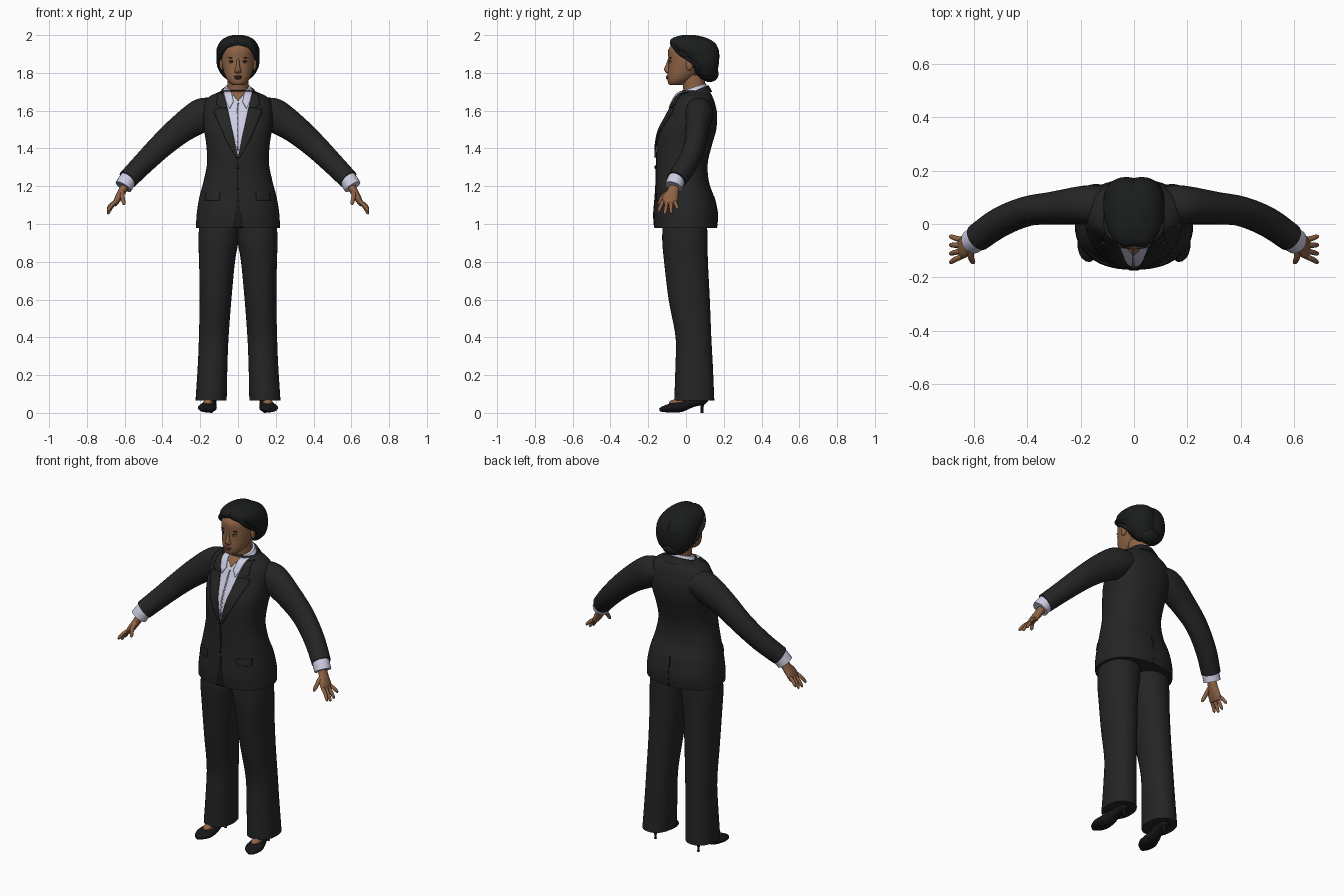
import bpy, bmesh, math
from mathutils import Vector, Matrix

cube = bpy.data.objects.get("Cube")
if cube:
    bpy.data.objects.remove(cube)


def material(name, r, g, b):
    m = bpy.data.materials.new(name)
    m.use_nodes = True
    m.diffuse_color = (r, g, b, 1)
    m.node_tree.nodes["Principled BSDF"].inputs["Base Color"].default_value = (r, g, b, 1)
    return m


suit = material("suit black", .018, .018, .018)
dark = material("seam black", .010, .010, .011)
hair = material("hair black", .011, .012, .012)
leather = material("shoe black", .008, .008, .009)
white = material("shirt white", .60, .61, .76)
grey = material("shirt seam grey", .30, .31, .40)
skin = material("skin brown", .27, .125, .06)
lip = material("lip brown", .15, .055, .04)
eye_white = material("eye white", .5, .47, .43)


# ---- helpers ----
def finish(bm, name, mat, mirror, closed=True):
    if closed:
        bmesh.ops.recalc_face_normals(bm, faces=bm.faces)
    mesh = bpy.data.meshes.new(name)
    bm.to_mesh(mesh)
    bm.free()
    mesh.materials.append(mat)
    for p in mesh.polygons:
        p.use_smooth = True
    mesh.set_sharp_from_angle(angle=math.radians(45))
    obj = bpy.data.objects.new(name, mesh)
    bpy.context.collection.objects.link(obj)
    if mirror:
        mod = obj.modifiers.new("Mirror", 'MIRROR')
        mod.use_mirror_merge = not closed
    return obj


def spline(keys, i, t):
    """Smooth blend of key rows i and i + 1."""
    last = len(keys) - 1
    rows = [keys[max(0, min(last, i + k))] for k in (-1, 0, 1, 2)]
    return [b + t * ((c - a) / 2 + t * (a - 2.5 * b + 2 * c - d / 2 + t * (1.5 * (b - c) + (d - a) / 2)))
            for a, b, c, d in zip(*rows)]


def resample(keys, steps):
    out = [spline(keys, i, k / steps) for i in range(len(keys) - 1) for k in range(steps)]
    return out + [list(keys[-1])]


def loft(name, rings, mat, mirror=False, power=2, n=32):
    """Skin over rings of (centre, half axis, half axis)."""
    bm = bmesh.new()
    loops = []
    for c, u, v in rings:
        loop = []
        for k in range(n):
            a = math.tau * k / n
            s, q = math.sin(a), math.cos(a)
            e = 2 / power
            loop.append(bm.verts.new(Vector(c) + Vector(u) * math.copysign(abs(q) ** e, q)
                                     + Vector(v) * math.copysign(abs(s) ** e, s)))
        loops.append(loop)
    for a, b in zip(loops, loops[1:]):
        for k in range(n):
            bm.faces.new((a[k], a[k - 1], b[k - 1], b[k]))
    bm.faces.new(loops[0])
    bm.faces.new(loops[-1])
    return finish(bm, name, mat, mirror)


def stack(name, keys, mat, mirror=False, power=2, n=32, steps=5):
    """Upright form from rows of z, x range, y range."""
    rings = []
    for a, z in [(r, r[0]) for r in resample(keys, steps)]:
        _, x0, x1, y0, y1 = a
        rings.append((((x0 + x1) / 2, (y0 + y1) / 2, z), ((x1 - x0) / 2, 0, 0), (0, (y1 - y0) / 2, 0)))
    return loft(name, rings, mat, mirror, power, n)


def tube(name, keys, mat, ref=(0, 1, 0), n=20, steps=4):
    """Mirrored limb along a path of x, y, z, radius along ref, other radius."""
    rows = resample(keys, steps)
    pts = [Vector(r[:3]) for r in rows]
    rings = []
    for i, r in enumerate(rows):
        t = (pts[min(i + 1, len(pts) - 1)] - pts[max(i - 1, 0)]).normalized()
        side = Vector(ref)
        side = (side - t * side.dot(t)).normalized()
        rings.append((pts[i], side * r[3], t.cross(side) * r[4]))
    return loft(name, rings, mat, True, 2, n)


def ball(name, c, r, mat, mirror=False):
    bm = bmesh.new()
    m = Matrix.Translation(c) @ Matrix.Diagonal((*r, 1))
    bmesh.ops.create_uvsphere(bm, u_segments=24, v_segments=14, radius=1, matrix=m)
    return finish(bm, name, mat, mirror)


# ---- jacket body: z, half width, front y, back y ----
torso = [(.98, .222, -.168, .163), (1.05, .219, -.172, .168), (1.14, .205, -.165, .15),
         (1.22, .184, -.16, .122), (1.32, .164, -.158, .115), (1.42, .168, -.156, .138),
         (1.5, .18, -.14, .16), (1.58, .186, -.1, .165), (1.64, .178, -.072, .153),
         (1.67, .158, -.056, .142), (1.69, .122, -.042, .132), (1.71, .07, -.015, .118)]
POWER = 2.3
stack("jacket_body", [(z, -w, w, f, b) for z, w, f, b in torso], suit, power=POWER, n=56)


def torso_y(x, z, side):
    i = 0
    while i < len(torso) - 2 and torso[i + 1][0] < z:
        i += 1
    _, w, f, b = spline(torso, i, (z - torso[i][0]) / (torso[i + 1][0] - torso[i][0]))
    reach = max(0, 1 - min(1, abs(x) / w) ** POWER) ** (1 / POWER)
    return (f + b) / 2 + side * (b - f) / 2 * reach


def plate(name, rows, mat, lift, side=-1):
    """Mirrored thin panel following the jacket, from rows of z, inner x, outer x."""
    bm = bmesh.new()
    cols, grid = 6, []
    fine = []
    for a, b in zip(rows, rows[1:]):
        fine += [[p + (q - p) * k / 8 for p, q in zip(a, b)] for k in range(8)]
    for z, x0, x1 in fine + [rows[-1]]:
        xs = [x0 + (x1 - x0) * k / cols for k in range(cols + 1)]
        grid.append([bm.verts.new((x, torso_y(x, z, side) + side * lift, z)) for x in xs])
    for a, b in zip(grid, grid[1:]):
        for k in range(cols):
            quad = (a[k], a[k + 1], b[k + 1], b[k])
            bm.faces.new(quad if side < 0 else quad[::-1])
    obj = finish(bm, name, mat, True, closed=False)
    obj.modifiers.new("Thickness", 'SOLIDIFY').thickness = .006


# ---- shirt front, lapels and jacket details ----
plate("shirt_front", [(1.355, 0, .003), (1.6, 0, .057), (1.7, 0, .08)], white, .003)
plate("shirt_placket_seam", [(1.39, 0, .002), (1.64, 0, .002)], grey, .005)
plate("open_neck", [(1.655, 0, .003), (1.704, 0, .042)], skin, .006)
plate("shirt_collar_points", [(1.615, .043, .047), (1.65, .024, .064), (1.704, .036, .078)], white, .012)
plate("lapels", [(1.35, 0, .01), (1.45, .02, .066), (1.59, .051, .128), (1.615, .056, .122)], suit, .010)
plate("jacket_collar_fronts", [(1.615, .057, .092), (1.635, .062, .118), (1.695, .078, .106)], suit, .010)
plate("front_opening", [(.982, 0, .026), (1.06, 0, .012), (1.18, 0, .002)], dark, .002)
plate("front_seam", [(1.18, 0, .002), (1.35, 0, .002)], dark, .002)
plate("pocket_flaps", [(1.125, .1, .175), (1.165, .095, .17)], suit, .006)
plate("back_vent", [(.982, 0, .005), (1.15, 0, .001)], dark, .002, side=1)
ball("jacket_button", (0, -.163, 1.3), (.009, .004, .009), dark)

# ---- tilted collars around the neck ----
loft("jacket_collar", [((0, .05, 1.67), (.115, 0, 0), (0, .088, .03)),
                       ((0, .05, 1.708), (.086, 0, 0), (0, .07, .027))], suit)
loft("shirt_collar", [((0, .035, 1.675), (.1, 0, 0), (0, .08, .03)),
                      ((0, .04, 1.724), (.069, 0, 0), (0, .066, .022))], white)

# ---- sleeves, cuffs and hands ----
tube("sleeves", [(.1, .07, 1.6, .07, .06), (.15, .07, 1.593, .075, .078), (.2, .07, 1.572, .072, .088),
                 (.3, .06, 1.505, .062, .076), (.4, .048, 1.42, .056, .066), (.5, .008, 1.322, .056, .058),
                 (.585, -.05, 1.235, .053, .053)], suit, n=28)
tube("cuffs", [(.57, -.04, 1.25, .045, .045), (.585, -.052, 1.232, .047, .047),
               (.607, -.066, 1.197, .047, .047)], white)
tube("palms", [(.595, -.06, 1.21, .026, .023), (.615, -.07, 1.17, .031, .021),
               (.638, -.085, 1.13, .043, .018), (.653, -.09, 1.1, .037, .011)], skin)
for i, label in enumerate(("index", "middle", "ring", "little")):
    base, tip = -.122 + .021 * i, -.143 + .032 * i
    drop = (.014, 0, .004, .026)[i]
    tube(label + "_fingers", [(.645, base, 1.12, .010, .010), (.67, (base + tip) / 2, 1.09 + drop / 2, .010, .010),
                              (.686, tip, 1.06 + drop, .008, .008), (.689, tip, 1.05 + drop, .002, .002)],
         skin, n=12)
tube("thumbs", [(.612, -.085, 1.17, .014, .014), (.612, -.122, 1.143, .012, .012),
                (.604, -.142, 1.11, .009, .009), (.602, -.145, 1.1, .002, .002)], skin, ref=(1, 0, 0), n=12)

# ---- trousers ----
stack("trouser_legs", [(.065, .06, .225, -.062, .15), (.25, .056, .213, -.056, .142), (.4, .05, .207, -.055, .134),
                       (.6, .035, .203, -.092, .126), (.8, .016, .206, -.116, .116),
                       (.92, -.004, .21, -.126, .114), (1.04, -.01, .2, -.12, .11)],
      suit, mirror=True, power=2.2, n=36)

# ---- shoes ----
tube("shoes", [(.14, .113, .075, .014, .014), (.142, .09, .07, .028, .026), (.147, .03, .055, .032, .026),
               (.155, -.03, .034, .042, .03), (.163, -.08, .026, .05, .024), (.17, -.12, .02, .034, .016),
               (.172, -.14, .016, .010, .008)], leather, ref=(1, 0, 0))
ball("insteps", (.158, -.045, .053), (.027, .045, .02), skin, mirror=True)
stack("shoe_heels", [(0, .135, .149, .078, .092), (.03, .135, .149, .077, .093), (.065, .125, .16, .07, .105)],
      leather, mirror=True, n=12)

# ---- neck and head ----
stack("neck", [(1.66, -.06, .06, -.015, .1), (1.72, -.055, .055, -.015, .1), (1.79, -.055, .055, -.03, .1)], skin)
stack("head", [(z, -w, w, f, b) for z, w, f, b in (
    (1.735, .022, -.082, -.03), (1.745, .042, -.094, .0), (1.775, .064, -.098, .045), (1.82, .079, -.095, .09),
    (1.87, .087, -.093, .12), (1.92, .086, -.094, .13), (1.955, .07, -.07, .11), (1.98, .03, -.03, .07))],
      skin, power=2.15, n=40)
stack("nose", [(1.797, -.011, .011, -.1, -.07), (1.806, -.02, .02, -.11, -.07), (1.82, -.014, .014, -.116, -.07),
               (1.85, -.009, .009, -.104, -.07), (1.885, -.008, .008, -.092, -.07)], skin, n=16)
ball("upper_lip", (0, -.094, 1.781), (.022, .013, .006), lip)
ball("lower_lip", (0, -.093, 1.772), (.019, .013, .007), lip)
ball("eyes", (.034, -.082, 1.857), (.014, .008, .006), eye_white, mirror=True)
ball("irises", (.034, -.087, 1.857), (.006, .005, .006), dark, mirror=True)
ball("eyelids", (.034, -.082, 1.863), (.016, .009, .003), dark, mirror=True)
ball("eyebrows", (.036, -.083, 1.88), (.019, .007, .003), hair, mirror=True)
ball("ears", (.087, .018, 1.845), (.011, .019, .032), skin, mirror=True)

# ---- hair: two swept lobes with a centre part, and a low bun ----
stack("hair_lobes", [(z, -w / 2, w, f, b) for z, w, f, b in (
    (1.765, .06, .08, .14), (1.8, .094, .045, .163), (1.85, .112, .015, .174), (1.9, .115, -.03, .176),
    (1.93, .112, -.068, .17), (1.96, .098, -.086, .152), (1.985, .072, -.07, .11), (2.0, .03, -.02, .05))],
      hair, mirror=True, power=2.2)
ball("hair_bun", (0, .125, 1.795), (.062, .048, .044), hair)
tube("hair_waves", [(.012, -.072, 1.972, .006, .012), (.06, -.068, 1.945, .008, .014), (.094, -.03, 1.9, .008, .015),
                    (.1, .025, 1.865, .010, .014), (.09, .08, 1.82, .012, .012), (.04, .14, 1.79, .008, .008)],
     hair, n=12)
